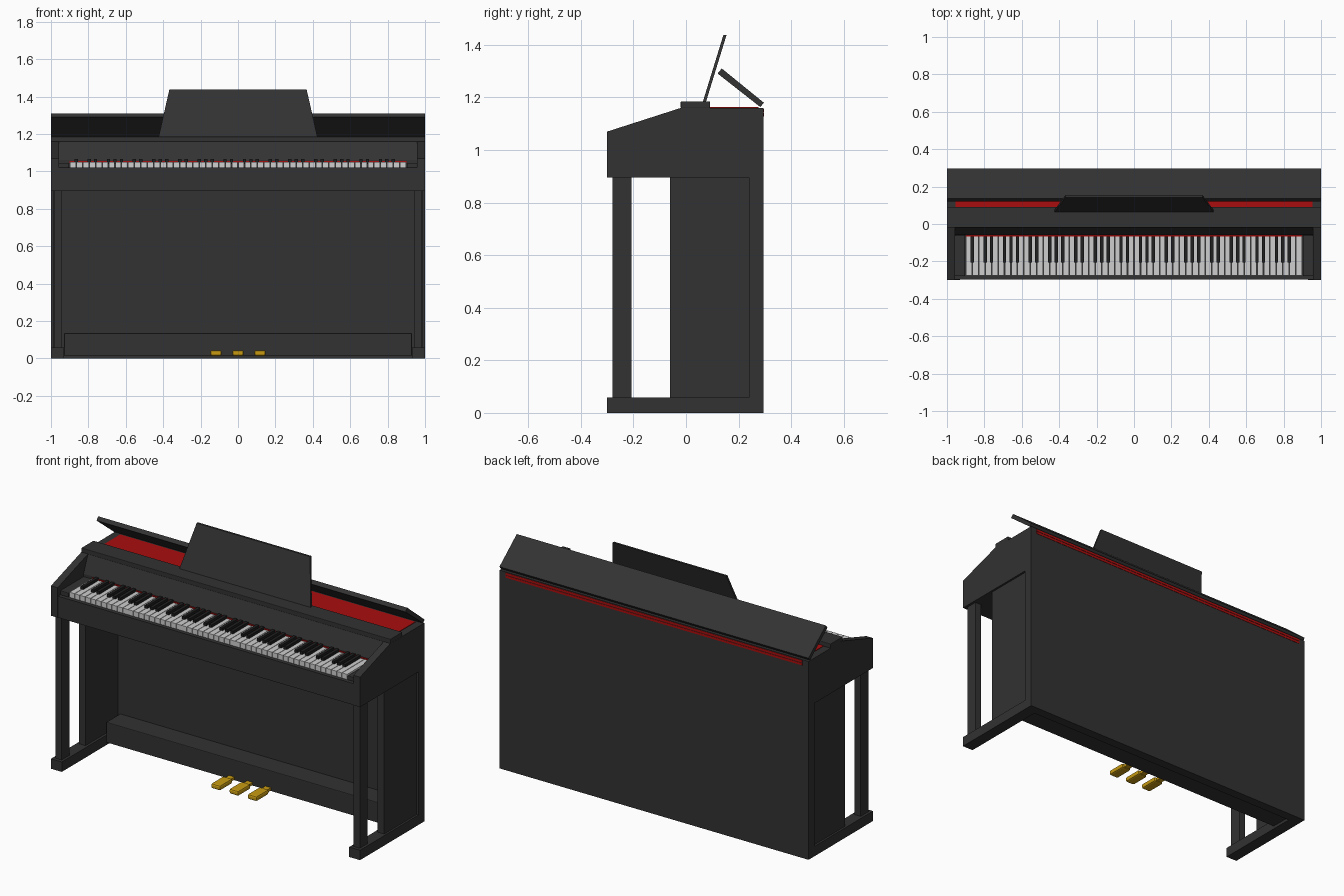
import bpy, bmesh

if "Cube" in bpy.data.objects:
    bpy.data.objects.remove(bpy.data.objects["Cube"])


def material(name, rgb):
    m = bpy.data.materials.new(name)
    m.diffuse_color = (*rgb, 1)
    m.use_nodes = True
    m.node_tree.nodes["Principled BSDF"].inputs["Base Color"].default_value = m.diffuse_color
    return m


CASE = material("charcoal_case", (0.032, 0.032, 0.032))
EBONY = material("ebony_black", (0.014, 0.014, 0.014))
IVORY = material("ivory_white", (0.62, 0.62, 0.62))
RED = material("felt_red", (0.40, 0.004, 0.004))
BRASS = material("brass", (0.58, 0.33, 0.006))


def finish(name, bm, mat, bevel=0):
    bmesh.ops.recalc_face_normals(bm, faces=bm.faces)
    mesh = bpy.data.meshes.new(name)
    bm.to_mesh(mesh)
    bm.free()
    mesh.materials.append(mat)
    ob = bpy.data.objects.new(name, mesh)
    bpy.context.collection.objects.link(ob)
    if bevel:
        mod = ob.modifiers.new("edge_bevel", 'BEVEL')
        mod.width = bevel
        mod.segments = 2
    return ob


def add_box(bm, x, y, z):
    vs = [bm.verts.new((a, b, c)) for a in x for b in y for c in z]
    for f in ((0, 1, 3, 2), (4, 6, 7, 5), (0, 4, 5, 1), (2, 3, 7, 6), (0, 2, 6, 4), (1, 5, 7, 3)):
        bm.faces.new([vs[i] for i in f])


def box(name, x, y, z, mat=CASE, bevel=0):
    bm = bmesh.new()
    add_box(bm, x, y, z)
    return finish(name, bm, mat, bevel)


def extrude(name, pts, x0, x1, mat=CASE):
    """Side profile of (y, z) points swept along x."""
    bm = bmesh.new()
    a = [bm.verts.new((x0, y, z)) for y, z in pts]
    b = [bm.verts.new((x1, y, z)) for y, z in pts]
    bm.faces.new(a)
    bm.faces.new(b)
    n = len(pts)
    for i in range(n):
        bm.faces.new((a[i], a[(i + 1) % n], b[(i + 1) % n], b[i]))
    return finish(name, bm, mat)


# Cabinet
box("back_panel", (-1, 1), (0.24, 0.295), (0, 1.16))
box("key_bed", (-0.957, 0.957), (-0.298, 0.24), (0.895, 1.02))
extrude("fallboard_body", [(-0.06, 1.02), (-0.06, 1.06), (-0.02, 1.16), (0.24, 1.16), (0.24, 1.02)],
        -0.957, 0.957)
box("top_shelf", (-1, 1), (-0.02, 0.092), (1.158, 1.185), CASE, 0.003)

# Side parts, one set per side
cheek = [(-0.3, 0.895), (-0.3, 1.07), (-0.02, 1.16), (0.24, 1.16), (0.24, 0.895)]
for s, side in ((-1, "left"), (1, "right")):
    def span(a, b):
        return tuple(sorted((s * a, s * b)))
    extrude(side + "_cheek", cheek, *span(0.957, 1))
    box(side + "_foot", span(0.93, 1), (-0.3, 0.24), (0, 0.058))
    box(side + "_front_leg", span(0.945, 0.985), (-0.28, -0.208), (0.058, 0.895))
    box(side + "_side_panel", span(0.945, 0.988), (-0.06, 0.24), (0.058, 0.895))
    box(side + "_key_block", span(0.903, 0.957), (-0.278, -0.06), (1.02, 1.045), CASE, 0.003)

# Pedal box and pedals
box("pedal_box", (-0.93, 0.93), (0.11, 0.24), (0.015, 0.135), CASE, 0.004)
for i, name in enumerate(("left_pedal", "middle_pedal", "right_pedal")):
    x = (i - 1) * 0.118
    box(name, (x - 0.03, x + 0.03), (-0.04, 0.075), (0.014, 0.043), BRASS, 0.009)
    box(name + "_stem", (x - 0.018, x + 0.018), (0.06, 0.12), (0.02, 0.036), BRASS)

# Keyboard: 52 white keys, 36 black keys
white, black = bmesh.new(), bmesh.new()
pitch = 1.8 / 52
for i in range(52):
    x = -0.9 + i * pitch
    add_box(white, (x + 0.0015, x + pitch - 0.0015), (-0.275, -0.06), (1.02, 1.05))
    if i < 51 and i % 7 in (0, 2, 3, 5, 6):
        c = x + pitch
        add_box(black, (c - 0.009, c + 0.009), (-0.207, -0.066), (1.04, 1.066))
finish("white_keys", white, IVORY)
finish("black_keys", black, EBONY)
box("key_felt", (-0.9, 0.9), (-0.067, -0.06), (1.045, 1.055), RED)

# Open lid with red sound chamber and rear slot
extrude("lid", [(0.283, 1.163), (0.296, 1.18), (0.136, 1.31), (0.12, 1.291)], -1, 1)
box("sound_chamber_felt", (-0.955, 0.955), (0.092, 0.275), (1.157, 1.163), RED)
for k, z in enumerate((1.127, 1.143)):
    box("rear_slot_%d" % (k + 1), (-0.96, 0.96), (0.292, 0.297), (z, z + 0.013), RED)

# Music stand: leaning trapezoid plate
bm = bmesh.new()
rings = []
for dy in (0, 0.012):
    rings.append([bm.verts.new((x, y + dy, z)) for x, y, z in
                  ((-0.425, 0.064, 1.183), (0.425, 0.064, 1.183),
                   (0.367, 0.142, 1.437), (-0.367, 0.142, 1.437))])
for r in rings:
    bm.faces.new(r)
for i in range(4):
    j = (i + 1) % 4
    bm.faces.new((rings[0][i], rings[0][j], rings[1][j], rings[1][i]))
finish("music_stand", bm, CASE)
